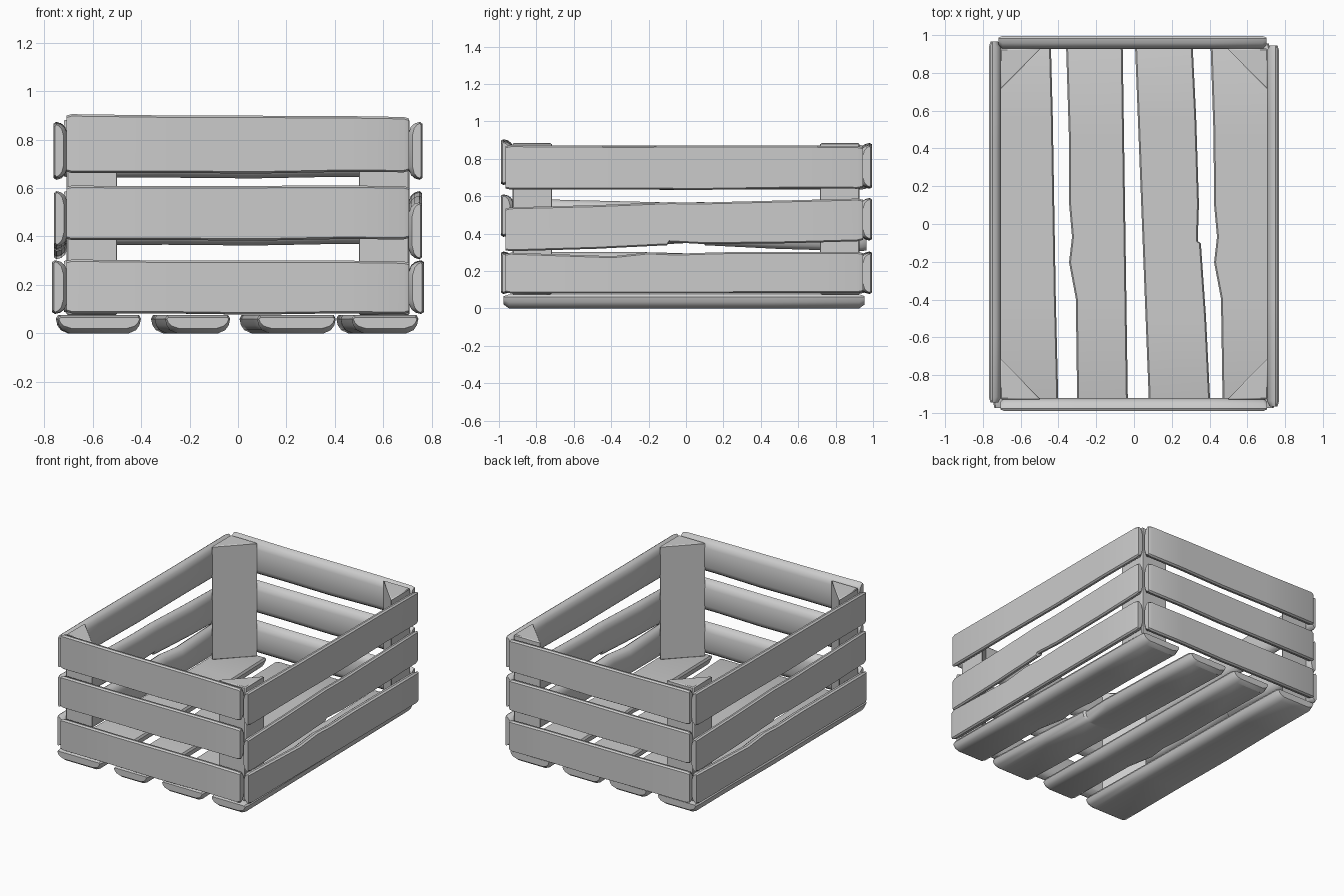
import bpy, bmesh, math
from mathutils import Vector

cube = bpy.data.objects.get("Cube")
if cube:
    bpy.data.objects.remove(cube, do_unlink=True)

wood = bpy.data.materials.new("grey_wood")
wood.use_nodes = True
wood.diffuse_color = (0.6, 0.6, 0.6, 1)
wood.node_tree.nodes["Principled BSDF"].inputs["Base Color"].default_value = (0.6, 0.6, 0.6, 1)

X, Y, Z = Vector((1, 0, 0)), Vector((0, 1, 0)), Vector((0, 0, 1))

# Edge wear along a plank: (position 0..1, shift of low edge, shift of high edge)
STRAIGHT = [(0.3, 0, -0.002), (0.55, -0.004, 0), (0.8, 0.002, 0.002)]
WAVY_LOW = [(0.3, 0.01, 0), (0.4, -0.02, 0), (0.47, 0, 0), (0.56, -0.01, 0), (0.75, 0, 0)]
WAVY_HIGH = [(0.3, 0, -0.02), (0.4, 0, 0), (0.48, 0, -0.007), (0.6, 0, 0), (0.8, 0, 0)]
CRACKED = [(0.25, 0, 0), (0.452, 0.008, 0.006), (0.458, 0.024, 0.006), (0.56, 0.008, 0), (0.8, 0, 0)]


def finish(name, bm):
    bmesh.ops.recalc_face_normals(bm, faces=bm.faces)
    mesh = bpy.data.meshes.new(name)
    bm.to_mesh(mesh)
    bm.free()
    mesh.materials.append(wood)
    obj = bpy.data.objects.new(name, mesh)
    bpy.context.collection.objects.link(obj)
    bpy.ops.object.select_all(action='DESELECT')
    obj.select_set(True)
    bpy.context.view_layer.objects.active = obj
    bpy.ops.object.shade_smooth_by_angle(angle=math.radians(35))
    return obj


def plank(name, wear, along, across, depth, span, low, high, flat, thick, turned=False):
    """Loft a worn plank; its flat side lies at `flat` and its rounded side at flat + thick."""
    stations = [(0, 0, 0), (0.015, 0, 0)] + wear + [(0.985, 0, 0), (1, 0, 0)]
    bm = bmesh.new()
    rings = []
    for t, d_low, d_high in stations:
        a = span[0] + (span[1] - span[0]) * t
        lo = low[0] + (low[1] - low[0]) * t + d_low
        hi = high[0] + (high[1] - high[0]) * t + d_high
        end = t in (0, 1)
        cut = 0.006 if end else 0
        full = 0.72 if end else 1
        lo, hi = lo + cut, hi - cut
        # half profile from the flat side to the rounded side: (inset, depth share)
        half = [(0.008, 0.12 if end else 0), (0, 0.2), (0.006, 0.55 * full),
                (0.02, 0.82 * full), (0.05, full)]
        profile = [(lo + i, d) for i, d in half] + [(hi - i, d) for i, d in reversed(half)]
        ring = []
        for w, d in profile:
            p = along * a + across * w + depth * (flat + thick * d)
            if turned:
                p = Vector((-p.x, -p.y, p.z))
            ring.append(bm.verts.new(p))
        rings.append(ring)
    n = len(rings[0])
    for r, s in zip(rings, rings[1:]):
        for i in range(n):
            j = (i + 1) % n
            bm.faces.new((r[i], r[j], s[j], s[i]))
    bm.faces.new(rings[0])
    bm.faces.new(rings[-1])
    return finish(name, bm)


# Floor boards, flat on top and rounded below
floor = [
    ("floor_board_right", STRAIGHT, (-0.745, -0.75), (-0.40, -0.44)),
    ("floor_board_mid_right", WAVY_LOW, (-0.30, -0.36), (-0.032, -0.06)),
    ("floor_board_mid_left", None, (0.08, 0.005), (0.405, 0.31)),
    ("floor_board_left", WAVY_LOW, (0.47, 0.405), (0.745, 0.72)),
]
crack_high = [(t, 0, -lo) for t, lo, hi in CRACKED]
for name, wear, low, high in floor:
    plank(name, wear or crack_high, Y, X, Z, (-0.975, 0.955), low, high, 0.075, -0.075)

# Side slats; the right side is the left one turned half round
sides = [
    ("lower", WAVY_HIGH, (0.08, 0.082), (0.298, 0.302), 0.768),
    ("middle", CRACKED, (0.305, 0.36), (0.54, 0.588), 0.76),
    ("upper", STRAIGHT, (0.635, 0.64), (0.873, 0.868), 0.762),
]
for level, wear, low, high, outer in sides:
    for side in ("left", "right"):
        plank(f"{side}_{level}_slat", wear, Y, Z, X, (-0.965, 0.945), low, high,
              outer, 0.703 - outer, side == "right")

# Front and back slats, rounded on the inside
ends = [
    ("lower", (0.083, 0.08), (0.305, 0.297)),
    ("middle", (0.385, 0.388), (0.61, 0.608)),
    ("upper", (0.662, 0.665), (0.905, 0.893)),
]
for level, low, high in ends:
    plank(f"front_{level}_slat", STRAIGHT, X, Z, Y, (-0.708, 0.705), low, high, -0.99, 0.068)
    drop = 0 if level == "lower" else 0.02
    plank(f"back_{level}_slat", STRAIGHT, X, Z, Y, (-0.718, 0.702),
          [z - drop for z in low], [z - drop for z in high], 0.995, -0.068)

# Triangular corner posts
for sx, side in ((1, "left"), (-1, "right")):
    for sy, end in ((1, "back"), (-1, "front")):
        bm = bmesh.new()
        corners = [(0.707, 0.928), (0.495, 0.928), (0.707, 0.712)]
        base = bm.faces.new([bm.verts.new((sx * x, sy * y, 0.074)) for x, y in corners])
        top = bmesh.ops.extrude_face_region(bm, geom=[base])["geom"]
        bmesh.ops.translate(bm, vec=(0, 0, 0.81),
                            verts=[v for v in top if isinstance(v, bmesh.types.BMVert)])
        post = finish(f"{end}_{side}_corner_post", bm)
        bevel = post.modifiers.new("worn_edges", 'BEVEL')
        bevel.width = 0.006
        bevel.segments = 1
